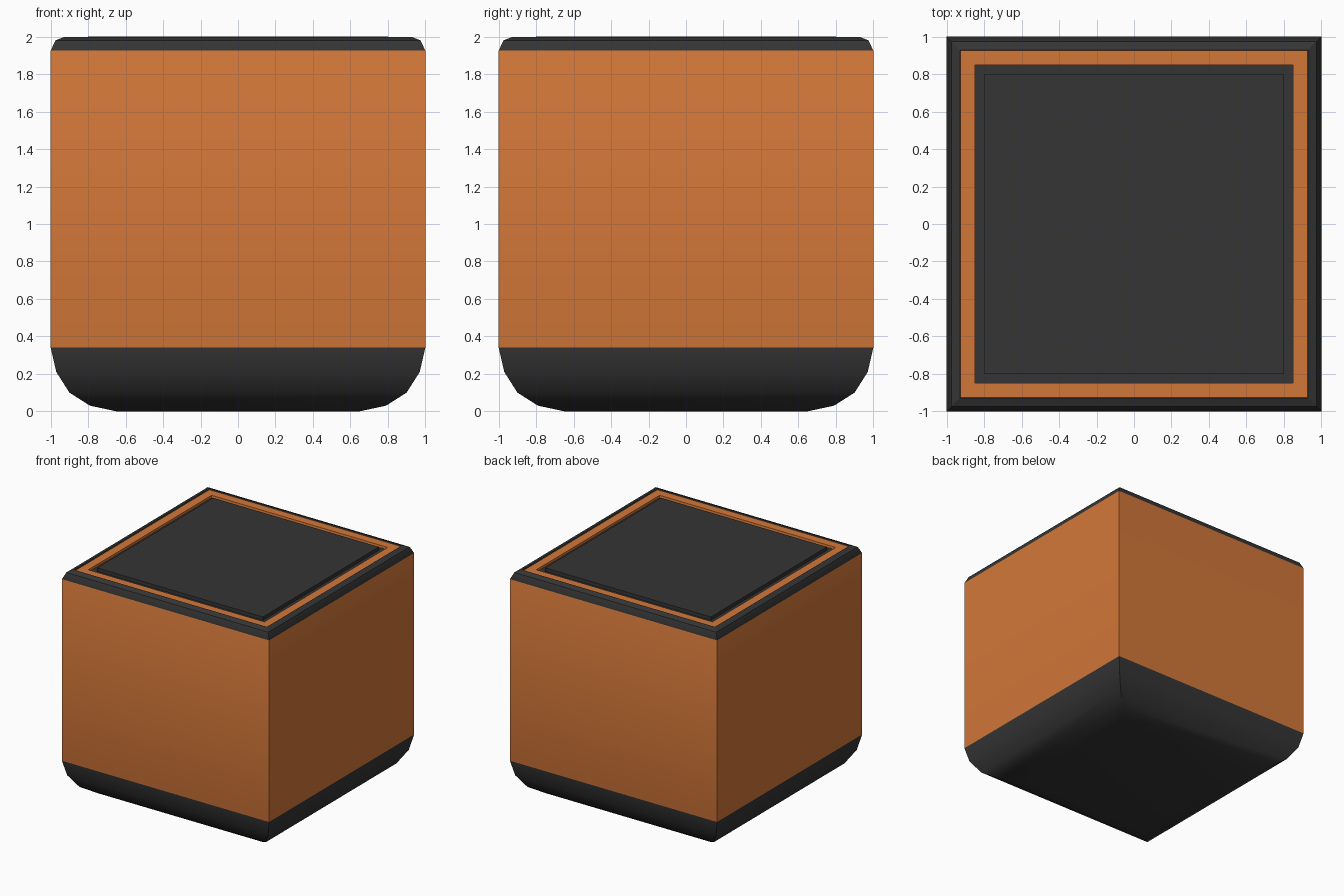
import bpy, bmesh, math

if "Cube" in bpy.data.objects:
    bpy.data.objects.remove(bpy.data.objects["Cube"])


def material(name, rgb):
    m = bpy.data.materials.new(name)
    m.diffuse_color = (*rgb, 1)
    m.use_nodes = True
    m.node_tree.nodes["Principled BSDF"].inputs["Base Color"].default_value = m.diffuse_color
    return m


ORANGE = material("orange", (0.65, 0.185, 0.04))
DARK = material("charcoal", (0.035, 0.035, 0.035))


def square_loft(name, profile, bands, mats):
    """Stack square rings (half width, z); bands gives the material of each strip."""
    bm = bmesh.new()
    rings = [[bm.verts.new((sx * h, sy * h, z))
              for sx, sy in ((-1, -1), (1, -1), (1, 1), (-1, 1))] for h, z in profile]
    for lower, upper, mat in zip(rings, rings[1:], bands):
        for i in range(4):
            j = (i + 1) % 4
            bm.faces.new((lower[i], lower[j], upper[j], upper[i])).material_index = mat
    bm.faces.new(rings[0][::-1]).material_index = bands[0]
    bm.faces.new(rings[-1]).material_index = bands[-1]
    mesh = bpy.data.meshes.new(name)
    bm.to_mesh(mesh)
    bm.free()
    for m in mats:
        mesh.materials.append(m)
    ob = bpy.data.objects.new(name, mesh)
    bpy.context.collection.objects.link(ob)
    bpy.ops.object.select_all(action='DESELECT')
    ob.select_set(True)
    bpy.context.view_layer.objects.active = ob
    bpy.ops.object.shade_smooth_by_angle(angle=math.radians(30))
    return ob


# Body: rounded dark base, orange walls, dark rim, orange top border, recessed floor
body_profile = [(0.65, 0), (0.79, 0.03), (0.9, 0.1), (0.97, 0.21), (1, 0.34),
                (1, 1.925), (0.975, 1.98), (0.93, 1.998), (0.925, 1.99),
                (0.85, 1.99), (0.848, 1.97), (0.78, 1.97)]
body_bands = [1, 1, 1, 1, 0, 1, 1, 1, 0, 0, 1]
square_loft("body", body_profile, body_bands, [ORANGE, DARK])

# Raised lid panel standing in the recess
square_loft("lid_panel", [(0.8, 1.965), (0.8, 2.0)], [0], [DARK])
